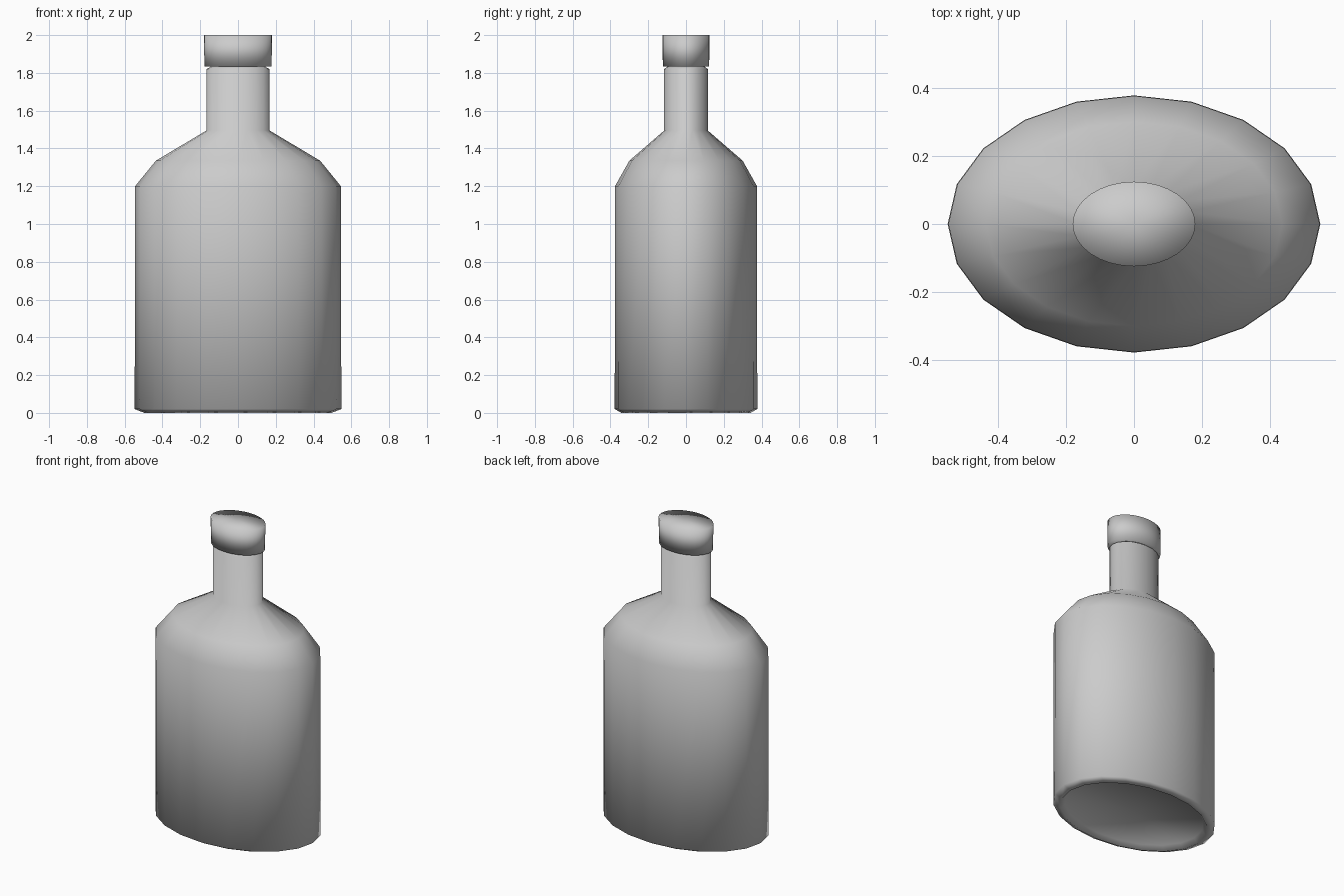
import bpy, bmesh, math

if "Cube" in bpy.data.objects:
    bpy.data.objects.remove(bpy.data.objects["Cube"])

DEPTH = 0.69  # oval cross-section: depth / width


def oval_lathe(name, profile, sides):
    """Skin oval rings (half width, z); a zero radius closes to a point."""
    bm = bmesh.new()
    rings = []
    for r, z in profile:
        n = sides if r > 0 else 1
        rings.append([bm.verts.new((r * math.cos(2 * math.pi * i / sides),
                                    r * DEPTH * math.sin(2 * math.pi * i / sides), z))
                      for i in range(n)])
    for a, b in zip(rings, rings[1:]):
        for i in range(sides):
            j = (i + 1) % sides
            quad = [a[i % len(a)], a[j % len(a)], b[j % len(b)], b[i % len(b)]]
            bm.faces.new(list(dict.fromkeys(quad)))
    bmesh.ops.recalc_face_normals(bm, faces=bm.faces)
    for f in bm.faces:
        f.smooth = True
    mesh = bpy.data.meshes.new(name)
    bm.to_mesh(mesh)
    bm.free()
    obj = bpy.data.objects.new(name, mesh)
    bpy.context.collection.objects.link(obj)
    return obj


# Body: slightly hollowed base, straight wall, sloped shoulder, neck
oval_lathe("bottle", [(0, 0.04), (0.47, 0.03), (0.495, 0.0), (0.547, 0.02),
                      (0.545, 1.20), (0.435, 1.335), (0.167, 1.495),
                      (0.167, 1.82), (0.14, 1.835), (0, 1.835)], 20)

# Stopper
oval_lathe("stopper", [(0, 1.835), (0.178, 1.835), (0.18, 2.0), (0, 2.0)], 32)
